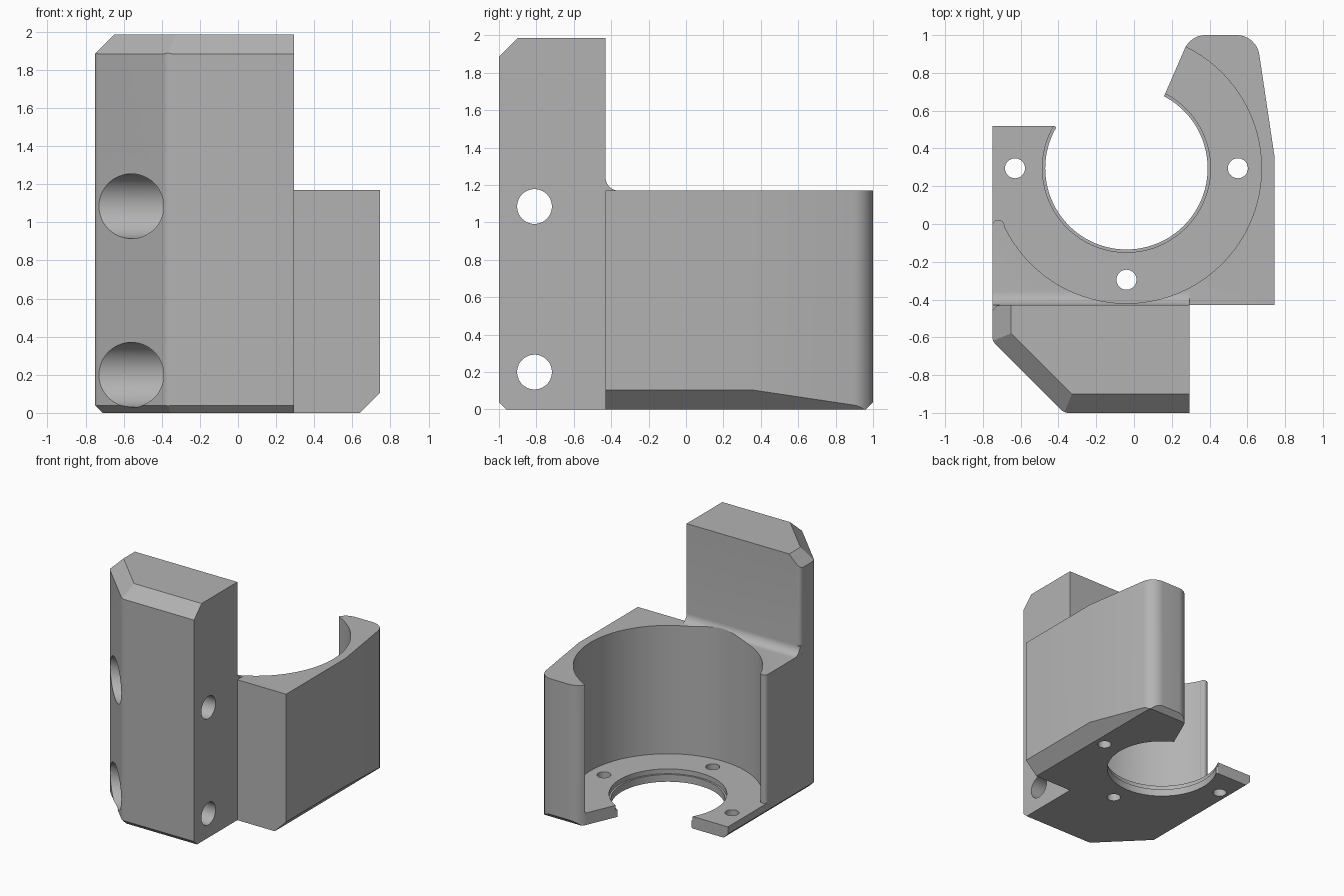
import bpy, bmesh, math
from mathutils import Vector

if "Cube" in bpy.data.objects:
    bpy.data.objects.remove(bpy.data.objects["Cube"])

grey = bpy.data.materials.new("plain_grey")
grey.use_nodes = True
COLOR = (0.45, 0.45, 0.45, 1)
grey.diffuse_color = COLOR
grey.node_tree.nodes["Principled BSDF"].inputs["Base Color"].default_value = COLOR


def rounded(corners, steps=8):
    """Round each (x, y, radius) corner of an outline."""
    pts = []
    n = len(corners)
    for i, (x, y, r) in enumerate(corners):
        p = Vector((x, y))
        if r == 0:
            pts.append(p)
            continue
        a = (Vector(corners[i - 1][:2]) - p).normalized()
        b = (Vector(corners[(i + 1) % n][:2]) - p).normalized()
        half = a.angle(b) / 2
        center = p + (a + b).normalized() * r / math.sin(half)
        start = p + a * r / math.tan(half) - center
        end = p + b * r / math.tan(half) - center
        for k in range(steps + 1):
            t = k / steps
            pts.append(center + start.lerp(end, t).normalized() * r)
    return pts


def finish(bm, name):
    bmesh.ops.recalc_face_normals(bm, faces=bm.faces)
    mesh = bpy.data.meshes.new(name)
    bm.to_mesh(mesh)
    bm.free()
    mesh.materials.append(grey)
    ob = bpy.data.objects.new(name, mesh)
    bpy.context.collection.objects.link(ob)
    return ob


def prism(name, points, direction, planes=()):
    """Extrude a flat outline, then slice off chamfers given as (normal, offset)."""
    bm = bmesh.new()
    face = bm.faces.new([bm.verts.new(p) for p in points])
    ext = bmesh.ops.extrude_face_region(bm, geom=[face], use_keep_orig=True)
    moved = [g for g in ext["geom"] if isinstance(g, bmesh.types.BMVert)]
    bmesh.ops.translate(bm, verts=moved, vec=direction)
    for normal, offset in planes:
        n = Vector(normal)
        cut = bmesh.ops.bisect_plane(
            bm, geom=bm.verts[:] + bm.edges[:] + bm.faces[:], dist=1e-5,
            plane_co=n * offset / n.length_squared, plane_no=n, clear_outer=True)
        edges = [g for g in cut["geom_cut"] if isinstance(g, bmesh.types.BMEdge)]
        bmesh.ops.holes_fill(bm, edges=edges)
    return finish(bm, name)


def cylinder(name, base, direction, r1, r2=None, segments=32):
    """Cylinder or cone from base along direction."""
    d = Vector(direction)
    bm = bmesh.new()
    bmesh.ops.create_cone(bm, cap_ends=True, segments=segments, radius1=r1,
                          radius2=r1 if r2 is None else r2, depth=d.length)
    bmesh.ops.rotate(bm, verts=bm.verts, matrix=d.to_track_quat("Z", "Y").to_matrix())
    bmesh.ops.translate(bm, verts=bm.verts, vec=Vector(base) + d / 2)
    return finish(bm, name)


def combine(target, tool, operation):
    mod = target.modifiers.new(tool.name, "BOOLEAN")
    mod.operation = operation
    mod.solver = "EXACT"
    mod.object = tool
    graph = bpy.context.evaluated_depsgraph_get()
    mesh = bpy.data.meshes.new_from_object(target.evaluated_get(graph))
    target.modifiers.clear()
    target.data = mesh
    bpy.data.objects.remove(tool)


CX, CY, FLOOR, RIM = -0.04, 0.295, 0.1, 1.17
UP = Vector((0, 0, 1))

# Cup body with plate foot, chamfered along the underside
outline = rounded([
    (-0.75, -0.5, 0), (0.295, -0.5, 0), (0.295, -0.43, 0), (0.745, -0.43, 0),
    (0.745, 0.35, 0), (0.648, 1, 0.12), (0.3, 1, 0.12), (0.165, 0.69, 0),
    (CX, CY, 0), (-0.425, 0.52, 0), (-0.75, 0.52, 0)])
body = prism("bracket", [(p.x, p.y, 0) for p in outline], UP * RIM,
             [((1, 0, -1), 0.64), ((-1, 0, -1), 0.71), ((0, 1, -1), 0.96)])

# Concave fillet between cup rim and tall block
R = 0.07
arc = [(-0.36 - R * math.sin(a), 1.24 - R * math.cos(a))
       for a in (i * math.pi / 16 for i in range(9))]
profile = [(-0.45, 1.1), (-0.36, 1.1)] + arc + [(-0.45, 1.24)]
fillet = prism("fillet", [(-0.75, y, z) for y, z in profile], Vector((1.045, 0, 0)))
combine(body, fillet, "UNION")

# Round pocket, and the open side left of it
combine(body, cylinder("pocket", (CX, CY, FLOOR), UP * 2, 0.715, segments=96), "DIFFERENCE")
gap = [(-0.9, -0.01), (-0.6, -0.01), (-0.3, 0.2), (-0.3, 0.7), (-0.9, 0.7)]
combine(body, prism("side_gap", [(x, y, FLOOR) for x, y in gap], UP * 2), "DIFFERENCE")
combine(body, cylinder("wall_tip", (-0.718, -0.01, 0.06), UP * (RIM - 0.06), 0.032), "UNION")

# Floor opening with tapered lip, and screw holes
combine(body, cylinder("opening", (CX, CY, -0.1), UP * 0.4, 0.43, segments=96), "DIFFERENCE")
combine(body, cylinder("opening_lip", (CX, CY, 0.06), UP * 0.2, 0.445, segments=96), "DIFFERENCE")
for dx, dy in ((-0.59, 0), (0.59, 0), (0, -0.59)):
    combine(body, cylinder("screw_hole", (CX + dx, CY + dy, -0.1), UP * 0.4, 0.053), "DIFFERENCE")

# Tall mounting block with chamfered ends
block_outline = rounded([
    (-0.75, -0.43, 0.04), (-0.75, -0.62, 0.06), (-0.37, -1, 0.06),
    (0.295, -1, 0), (0.295, -0.43, 0)])
S = math.sqrt(0.5)
chamfers = []
for nx, ny, reach in ((-1, 0, 0.75), (0, -1, 1), (-S, -S, 1.37 * S)):
    chamfers += [((nx, ny, 1), reach + 1.885), ((nx, ny, -1), reach - 0.04)]
block = prism("mounting_block", [(p.x, p.y, 0) for p in block_outline], UP * 1.985, chamfers)
combine(body, block, "UNION")

# Cross bolt holes with counterbores
for z in (0.2, 1.085):
    combine(body, cylinder("bolt_hole", (-1, -0.81, z), (2, 0, 0), 0.093, segments=48), "DIFFERENCE")
    combine(body, cylinder("counterbore", (-1, -0.81, z), (0.63, 0, 0), 0.17, segments=48), "DIFFERENCE")

# Smooth curved walls, keep edges crisp
for ob in bpy.context.selected_objects:
    ob.select_set(False)
body.select_set(True)
bpy.context.view_layer.objects.active = body
bpy.ops.object.shade_smooth_by_angle(angle=math.radians(25))
